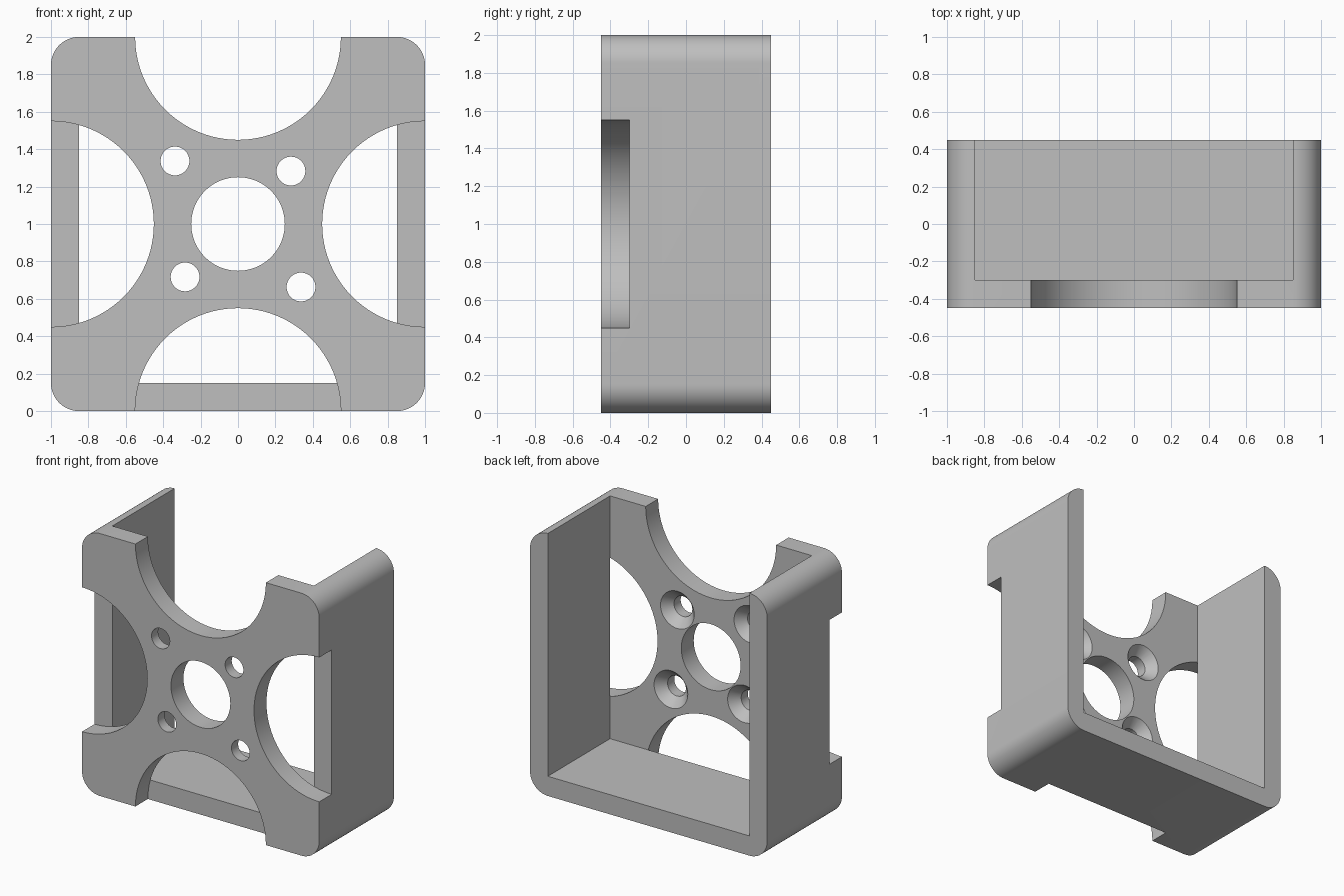
import bpy
import bmesh
import math
from mathutils import Vector

if "Cube" in bpy.data.objects:
    bpy.data.objects.remove(bpy.data.objects["Cube"], do_unlink=True)

FRONT, BACK, PLATE_BACK = -0.45, 0.45, -0.30
WALL = 0.15

grey = bpy.data.materials.new("plain grey")
grey.use_nodes = True
grey.diffuse_color = (0.52, 0.52, 0.52, 1)
grey.node_tree.nodes["Principled BSDF"].inputs["Base Color"].default_value = grey.diffuse_color


def arc(cx, cz, r, start, end, steps):
    return [(cx + r * math.cos(a), cz + r * math.sin(a))
            for a in (start + (end - start) * i / steps for i in range(steps + 1))]


def loft(name, sections):
    """Join matching (y, outline) sections into a closed solid."""
    bm = bmesh.new()
    rings = [[bm.verts.new((x, y, z)) for x, z in pts] for y, pts in sections]
    n = len(rings[0])
    for a, b in zip(rings, rings[1:]):
        for i in range(n):
            j = (i + 1) % n
            bm.faces.new((a[i], a[j], b[j], b[i]))
    bm.faces.new(rings[0])
    bm.faces.new(rings[-1])
    bmesh.ops.recalc_face_normals(bm, faces=bm.faces)
    mesh = bpy.data.meshes.new(name)
    bm.to_mesh(mesh)
    bm.free()
    mesh.materials.append(grey)
    obj = bpy.data.objects.new(name, mesh)
    bpy.context.collection.objects.link(obj)
    return obj


def circle(cx, cz, r, steps=96):
    return arc(cx, cz, r, 0, math.tau, steps)[:-1]


def cut(target, cutter):
    """Subtract the cutter and discard it."""
    mod = target.modifiers.new("cut", 'BOOLEAN')
    mod.operation, mod.solver, mod.object = 'DIFFERENCE', 'EXACT', cutter
    bpy.context.view_layer.objects.active = target
    bpy.ops.object.modifier_apply(modifier=mod.name)
    bpy.data.objects.remove(cutter, do_unlink=True)


# Rounded block
outline = []
for k, (x, z) in enumerate(((1, 1), (-1, 1), (-1, -1), (1, -1))):
    q = k * math.pi / 2
    outline += arc(x * (1 - WALL), 1 + z * (1 - WALL), WALL, q, q + math.pi / 2, 16)
housing = loft("fan_housing", [(FRONT, outline), (BACK, outline)])

# Cavity open at the back and top
inner = 1 - WALL
cavity = [(-inner, WALL), (inner, WALL), (inner, 2.3), (-inner, 2.3)]
cut(housing, loft("cavity", [(PLATE_BACK, cavity), (BACK + 0.2, cavity)]))

# Round scallops on each edge of the front plate
for x, z in ((0, 2), (0, 0), (1, 1), (-1, 1)):
    ring = circle(x, z, 0.55)
    cut(housing, loft("scallop", [(FRONT - 0.2, ring), (PLATE_BACK, ring)]))

# Central hole
ring = circle(0, 1, 0.25)
cut(housing, loft("centre_hole", [(FRONT - 0.1, ring), (PLATE_BACK + 0.1, ring)]))

# Screw holes, countersunk from the back
HOLE, SINK = 0.077, 0.142
for x, z in ((-0.337, 1.337), (0.283, 1.283), (-0.283, 0.717), (0.337, 0.663)):
    small, wide = circle(x, z, HOLE, 48), circle(x, z, SINK, 48)
    cut(housing, loft("screw_hole", [(FRONT - 0.1, small), (PLATE_BACK - 0.07, small),
                                     (PLATE_BACK, wide), (PLATE_BACK + 0.1, wide)]))

bpy.ops.object.select_all(action='DESELECT')
housing.select_set(True)
bpy.context.view_layer.objects.active = housing
bpy.ops.object.shade_smooth_by_angle(angle=math.radians(25))
